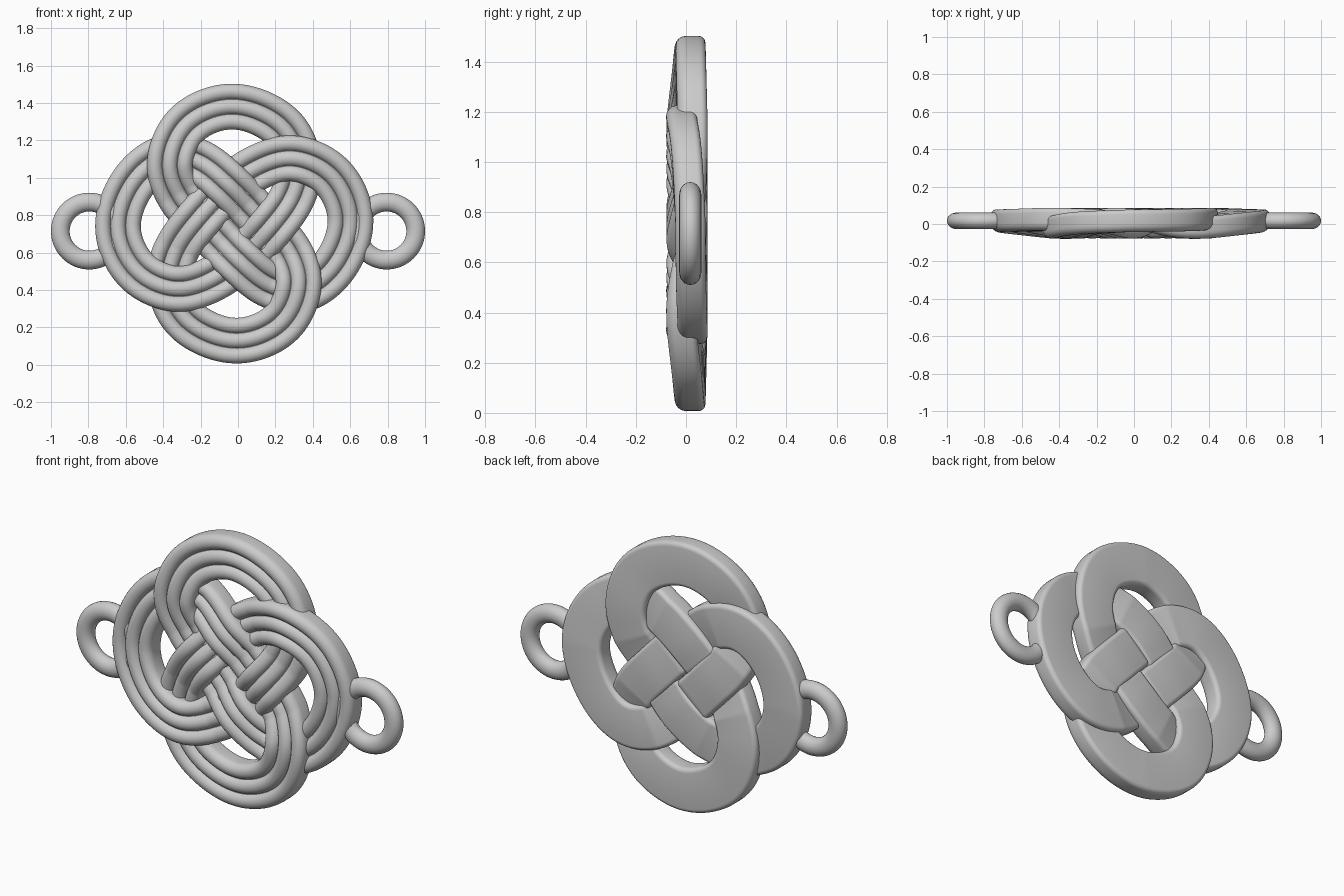
import bpy, bmesh
from math import sin, cos, pi, radians
from mathutils import Vector

cube = bpy.data.objects.get("Cube")
if cube:
    bpy.data.objects.remove(cube, do_unlink=True)

mat = bpy.data.materials.new("pale grey")
mat.use_nodes = True
grey = (0.6, 0.6, 0.6, 1)
mat.diffuse_color = grey
mat.node_tree.nodes["Principled BSDF"].inputs["Base Color"].default_value = grey

CENTRE_X, CENTRE_Z = -0.02, 0.755
MID_Y = 0.017

# Half of the knot's centre line: x, z, lift (+1 passes over, -1 passes under)
HALF = [
    (-0.02, 1.39, 0), (-0.27, 1.30, 0.3), (-0.37, 1.09, 1), (-0.32, 0.91, 0),
    (-0.21, 0.78, -1), (-0.09, 0.65, 0), (0.02, 0.54, 1), (0.17, 0.42, 0),
    (0.36, 0.40, -1), (0.53, 0.54, -0.3), (0.61, 0.78, 0), (0.51, 1.01, 0.4),
    (0.30, 1.11, 1), (0.11, 1.06, 0), (-0.04, 0.96, -1), (-0.13, 0.87, 0),
    (-0.22, 0.77, 1), (-0.33, 0.62, 0), (-0.37, 0.44, -1), (-0.28, 0.23, -0.4),
]


def finish(obj):
    """Give an object the material and smooth shading with sharp grooves."""
    obj.data.materials.append(mat)
    bpy.ops.object.select_all(action='DESELECT')
    obj.select_set(True)
    bpy.context.view_layer.objects.active = obj
    bpy.ops.object.shade_smooth_by_angle(angle=radians(45))


def make_object(name, bm):
    bmesh.ops.recalc_face_normals(bm, faces=bm.faces)
    mesh = bpy.data.meshes.new(name)
    bm.to_mesh(mesh)
    bm.free()
    obj = bpy.data.objects.new(name, mesh)
    bpy.context.collection.objects.link(obj)
    finish(obj)


def knot_path(steps=16):
    """Closed smooth curve through the half path and its half-turn copy."""
    pts = [Vector(p) for p in HALF]
    pts += [Vector((2 * CENTRE_X - x, 2 * CENTRE_Z - z, h)) for x, z, h in HALF]
    n, path = len(pts), []
    for i in range(n):
        a, b, c, d = (pts[(i + k) % n] for k in (-1, 0, 1, 2))
        for s in range(steps):
            t = s / steps
            path.append(0.5 * (2 * b + (c - a) * t + (2 * a - 5 * b + 4 * c - d) * t ** 2
                               + (3 * b - a - 3 * c + d) * t ** 3))
    for _ in range(40):
        path = [(path[i - 1] + 2 * p + path[(i + 1) % len(path)]) / 4
                for i, p in enumerate(path)]
    return path


def band_profile():
    """Three round ropes in front, rounded corners and a flat back."""
    prof = []
    for k in (-1, 0, 1):
        start = pi if k == -1 else pi * 0.88
        end = 0 if k == 1 else pi * 0.12
        for j in range(11):
            a = start + (end - start) * j / 10
            prof.append((k * 0.08 + 0.042 * cos(a), -0.018 - 0.042 * sin(a)))
    for side, first in ((1, 0), (-1, pi / 2)):
        for j in range(6):
            a = first + pi / 2 * j / 5
            prof.append((side * 0.097 + 0.025 * cos(a), 0.035 + 0.025 * sin(a)))
    return prof


# Woven band
path, prof = knot_path(), band_profile()
bm = bmesh.new()
rings = []
for i, p in enumerate(path):
    tangent = path[(i + 1) % len(path)] - path[i - 1]
    side = Vector((tangent.y, -tangent.x)).normalized()
    y = MID_Y - p.z * (0.04 if p.z > 0 else 0.01)
    rings.append([bm.verts.new((p.x + side.x * u, y + v, p.y + side.y * u))
                  for u, v in prof])
for i, ring in enumerate(rings):
    before = rings[i - 1]
    for j in range(len(prof)):
        bm.faces.new((before[j - 1], before[j], ring[j], ring[j - 1]))
make_object("woven_band", bm)

# End loops
for name, x in (("left_loop", 0.795), ("right_loop", -0.795)):
    bpy.ops.mesh.primitive_torus_add(
        major_segments=64, minor_segments=24, major_radius=0.155, minor_radius=0.05,
        location=(x, MID_Y, 0.715), rotation=(pi / 2, 0, 0))
    loop = bpy.context.object
    loop.name = name
    loop.scale.z = 0.88
    finish(loop)
